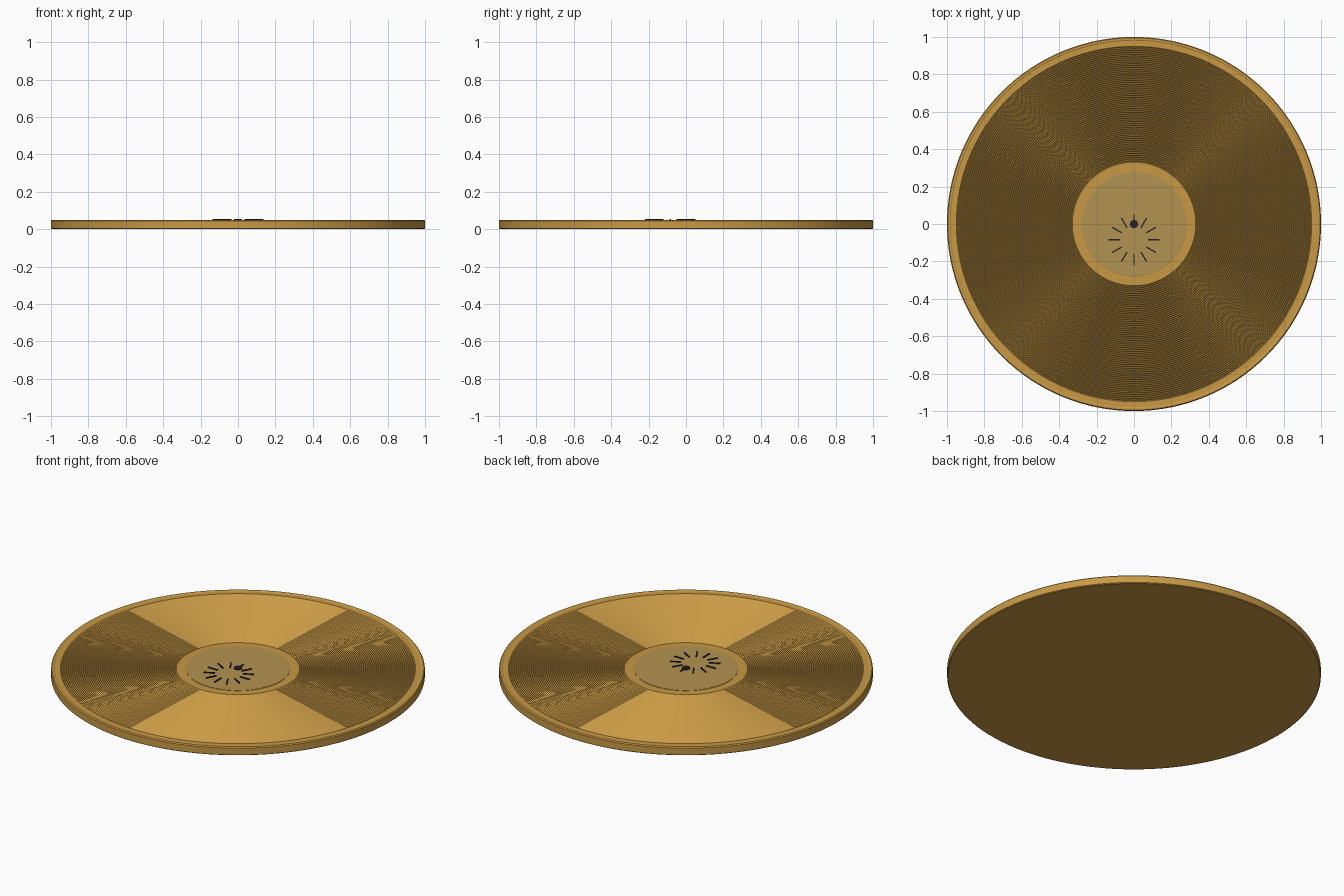
import bpy, bmesh, math
from mathutils import Matrix

if "Cube" in bpy.data.objects:
    bpy.data.objects.remove(bpy.data.objects["Cube"])

SEGS = 128
TOP = 0.05


def material(name, rgb):
    m = bpy.data.materials.new(name)
    m.diffuse_color = (*rgb, 1)
    m.use_nodes = True
    m.node_tree.nodes["Principled BSDF"].inputs["Base Color"].default_value = m.diffuse_color
    return m


gold = material("gold", (0.58, 0.32, 0.06))
label_gold = material("label_gold", (0.45, 0.29, 0.08))
dark = material("dark", (0.015, 0.015, 0.02))


def finish(bm, name, mat):
    bmesh.ops.recalc_face_normals(bm, faces=bm.faces)
    me = bpy.data.meshes.new(name)
    bm.to_mesh(me)
    bm.free()
    me.materials.append(mat)
    ob = bpy.data.objects.new(name, me)
    bpy.context.collection.objects.link(ob)
    bpy.context.view_layer.objects.active = ob
    ob.select_set(True)
    bpy.ops.object.shade_smooth_by_angle(angle=math.radians(25))
    ob.select_set(False)
    return ob


def lathe(name, profile, mat):
    # closed solid of revolution; the first and last profile rings are capped
    bm = bmesh.new()
    rings = [[bm.verts.new((r * math.cos(2 * math.pi * i / SEGS),
                            r * math.sin(2 * math.pi * i / SEGS), z))
              for i in range(SEGS)] for r, z in profile]
    for a, b in zip(rings, rings[1:]):
        for i in range(SEGS):
            j = (i + 1) % SEGS
            bm.faces.new((a[i], a[j], b[j], b[i]))
    bm.faces.new(rings[0])
    bm.faces.new(rings[-1])
    return finish(bm, name, mat)


# record body: flat base, softened rim, raised lip, fine V grooves, flat centre
profile = [(0.995, 0), (1.0, 0.004), (1.0, 0.044), (0.995, TOP),
           (0.985, TOP), (0.98, TOP - 0.003), (0.95, TOP - 0.003)]
count, r_out, r_in = 62, 0.95, 0.33
pitch = (r_out - r_in) / count
for k in range(count):
    r = r_out - k * pitch
    profile += [(r - pitch / 2, TOP - 0.007), (r - pitch, TOP - 0.003)]
lathe("record_body", profile, gold)

# centre label
lathe("centre_label", [(0.28, TOP - 0.006), (0.28, TOP - 0.001),
                       (0.278, TOP)], label_gold)

# spindle dot
lathe("spindle_dot", [(0.022, TOP - 0.004), (0.022, TOP + 0.005)], dark)

# ring of tick marks on the label
bm = bmesh.new()
for k in range(12):
    m = (Matrix.Translation((0, -0.085, TOP + 0.001))
         @ Matrix.Rotation(k * math.pi / 6, 4, 'Z')
         @ Matrix.Translation((0.105, 0, 0))
         @ Matrix.Diagonal((0.06, 0.007, 0.008, 1)))
    bmesh.ops.create_cube(bm, size=1, matrix=m)
finish(bm, "label_ticks", dark)
